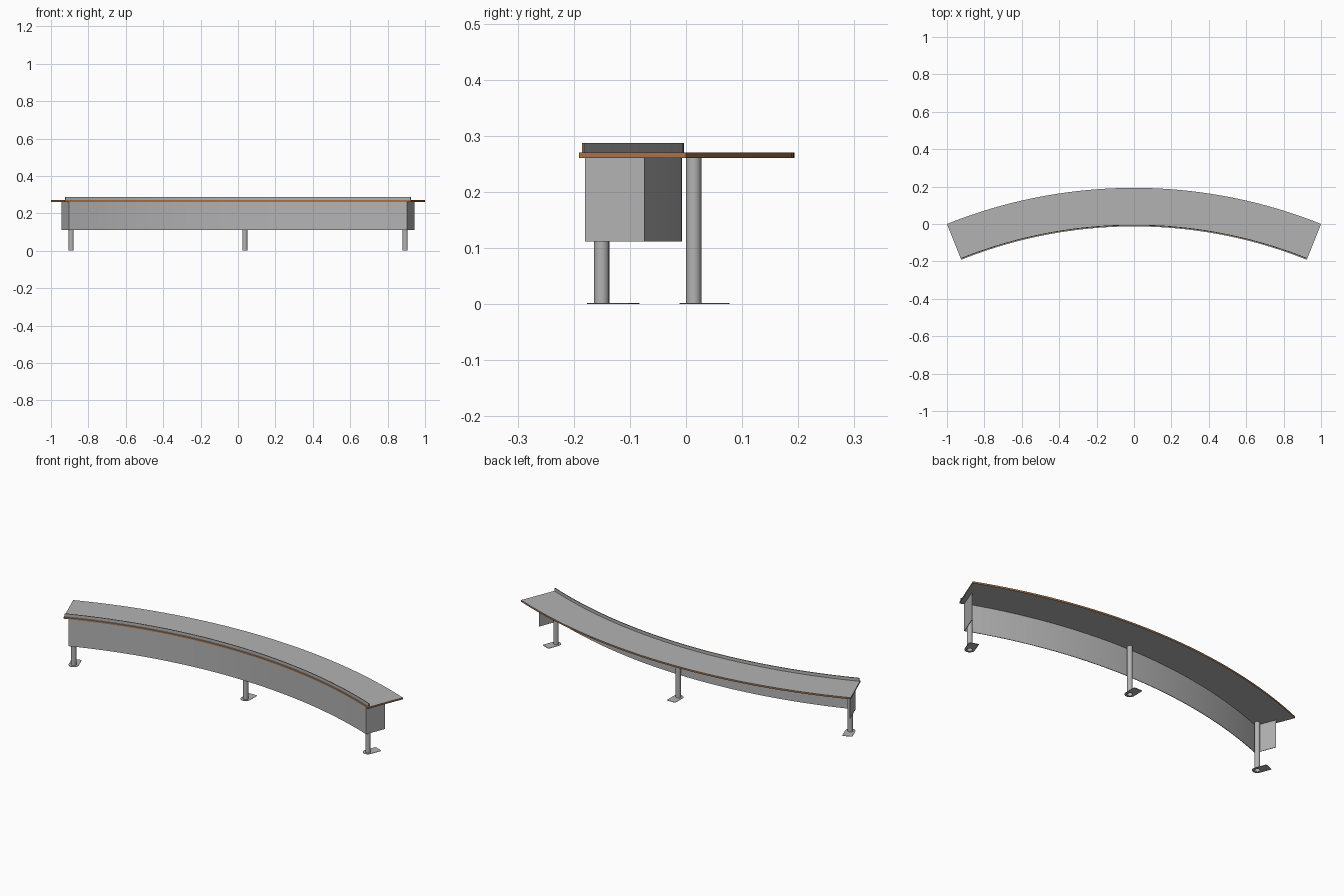
import bpy, bmesh
from math import sin, cos, radians, pi

cube = bpy.data.objects.get("Cube")
if cube:
    bpy.data.objects.remove(cube)

CY = -2.497          # y of the centre of the curve
SEGMENTS = 48


def material(name, rgb):
    m = bpy.data.materials.new(name)
    m.use_nodes = True
    m.diffuse_color = (*rgb, 1)
    m.node_tree.nodes["Principled BSDF"].inputs["Base Color"].default_value = (*rgb, 1)
    return m


grey = material("grey laminate", (0.45, 0.45, 0.45))
brown = material("wood edging", (0.38, 0.17, 0.07))


def polar(radius, angle, z):
    return (radius * sin(angle), CY + radius * cos(angle), z)


def finish(name, bm, smooth=True):
    bmesh.ops.recalc_face_normals(bm, faces=bm.faces)
    mesh = bpy.data.meshes.new(name)
    bm.to_mesh(mesh)
    bm.free()
    obj = bpy.data.objects.new(name, mesh)
    bpy.context.collection.objects.link(obj)
    mesh.materials.append(grey)
    mesh.materials.append(brown)
    if smooth:
        bpy.ops.object.select_all(action="DESELECT")
        obj.select_set(True)
        bpy.context.view_layer.objects.active = obj
        bpy.ops.object.shade_smooth_by_angle(angle=radians(30))
    return obj


def curved_slab(name, r0, r1, z0, z1, a0, a1, edging=None, steps=SEGMENTS):
    """Rectangle swept round the curve; edging(normal) picks the wood faces."""
    bm = bmesh.new()
    rings = []
    for i in range(steps + 1):
        a = a0 + (a1 - a0) * i / steps
        rings.append([bm.verts.new(polar(r, a, z))
                      for r, z in ((r0, z0), (r1, z0), (r1, z1), (r0, z1))])
    for p, q in zip(rings, rings[1:]):
        for j in range(4):
            k = (j + 1) % 4
            bm.faces.new((p[j], p[k], q[k], q[j]))
    ends = [bm.faces.new(rings[0]), bm.faces.new(rings[-1])]
    bm.normal_update()
    for f in bm.faces:
        if edging and edging(abs(f.normal.z) > 0.5, f in ends):
            f.material_index = 1
    return finish(name, bm)


# Worktop with wood edging all round
span = radians(21.83)
curved_slab("worktop", 2.484, 2.69, 0.261, 0.27, -span, span,
            lambda flat, end: not flat)

# Low upstand along the front, edged on its top and ends
span = radians(21.75)
curved_slab("upstand", 2.489, 2.493, 0.27, 0.287, -span, span,
            lambda flat, end: flat or end)

# Front panel and its two end returns
span = radians(21.3)
curved_slab("front_panel", 2.487, 2.49, 0.112, 0.261, -span, span)
for side, name in ((-1, "right_end_panel"), (1, "left_end_panel")):
    curved_slab(name, 2.487, 2.601, 0.112, 0.261,
                side * (span - 0.001), side * span, steps=1)


# Tubular legs on foot plates, each rounded at the front and square behind
def ring(bm, centre, angle, radius_at, z, n=32):
    verts = []
    for i in range(n):
        t = 2 * pi * i / n
        r = radius_at(t)
        u, v = r * cos(t), r * sin(t)
        verts.append(bm.verts.new((centre[0] + u * cos(angle) + v * sin(angle),
                                   centre[1] - u * sin(angle) + v * cos(angle), z)))
    return verts


def bridge(bm, a, b):
    for i in range(len(a)):
        j = (i + 1) % len(a)
        bm.faces.new((a[i], a[j], b[j], b[i]))


def tube_radius(t):
    return 0.0135


def plate_radius(t):
    if sin(t) <= 0.001:
        return 0.0255
    return min(0.0255 / max(abs(cos(t)), 0.001), 0.0635 / sin(t))


for name, x in (("right", -0.892), ("middle", 0.037), ("left", 0.894)):
    angle = x / 2.511
    angle += (x - 2.511 * sin(angle)) / (2.511 * cos(angle))
    centre = polar(2.511, angle, 0)

    bm = bmesh.new()
    bridge(bm, ring(bm, centre, angle, tube_radius, 0),
           ring(bm, centre, angle, tube_radius, 0.261))
    finish(name + "_leg", bm)

    bm = bmesh.new()
    loops = [ring(bm, centre, angle, f, z) for f, z in
             ((tube_radius, 0), (plate_radius, 0),
              (plate_radius, 0.002), (tube_radius, 0.002))]
    for a, b in zip(loops, loops[1:]):
        bridge(bm, a, b)
    finish(name + "_foot_plate", bm, smooth=False)
